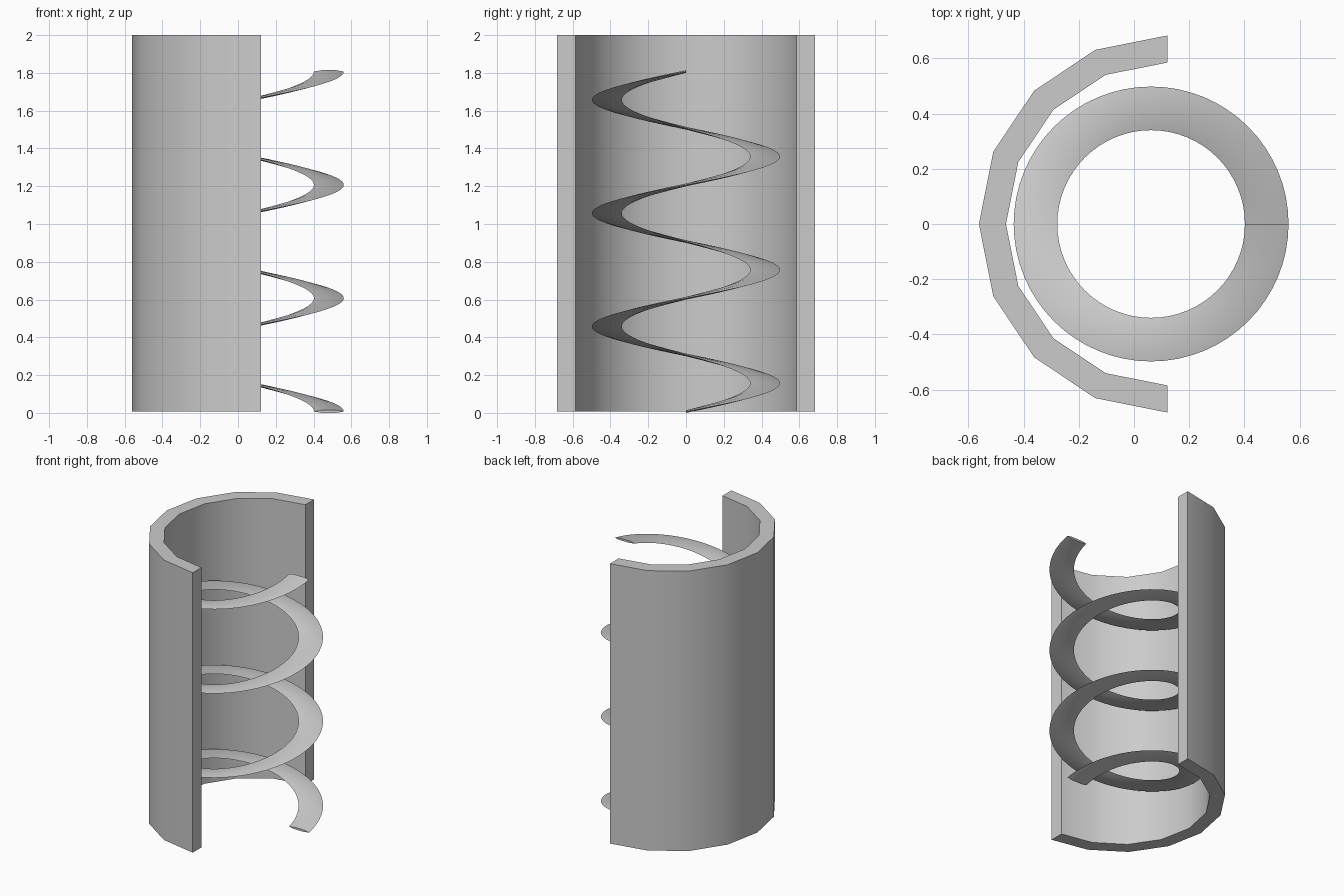
import bpy, bmesh
from math import cos, sin, pi, tau, radians

if "Cube" in bpy.data.objects:
    bpy.data.objects.remove(bpy.data.objects["Cube"])


def sweep(name, rings, closed_section=True):
    """Skin a list of closed cross-section rings and cap both ends."""
    bm = bmesh.new()
    loops = [[bm.verts.new(p) for p in ring] for ring in rings]
    n = len(loops[0])
    for a, b in zip(loops, loops[1:]):
        for i in range(n):
            j = (i + 1) % n
            bm.faces.new((a[i], a[j], b[j], b[i]))
    bm.faces.new(loops[0][::-1])
    bm.faces.new(loops[-1])
    bmesh.ops.recalc_face_normals(bm, faces=bm.faces[:])
    mesh = bpy.data.meshes.new(name)
    bm.to_mesh(mesh)
    bm.free()
    obj = bpy.data.objects.new(name, mesh)
    bpy.context.collection.objects.link(obj)
    bpy.ops.object.select_all(action='DESELECT')
    obj.select_set(True)
    bpy.context.view_layer.objects.active = obj
    bpy.ops.object.shade_smooth_by_angle(angle=radians(30))
    return obj


# Half-round wall: eight segments, open towards +x
WALL_X, R_OUT, R_IN, Z0, Z1 = 0.121, 0.683, 0.585, 0.007, 2.0
wall = []
for k in range(9):
    a = pi / 2 + pi * k / 8
    wall.append([(WALL_X + r * cos(a), r * sin(a), z)
                 for r, z in ((R_OUT, Z0), (R_OUT, Z1), (R_IN, Z1), (R_IN, Z0))])
sweep("half_round_wall", wall)

# Spiral ribbon: flattened hexagonal section, three turns
COIL_X, R_MID, HALF_W, HALF_T = 0.062, 0.419, 0.079, 0.007
TURNS, PITCH, STEPS = 3, 0.6, 64
coil = []
for k in range(TURNS * STEPS + 1):
    a = tau * k / STEPS
    z = HALF_T + PITCH * k / STEPS
    ring = []
    for s in range(6):
        t = tau * s / 6
        r = R_MID + HALF_W * cos(t)
        ring.append((COIL_X + r * cos(a), r * sin(a), z + HALF_T * sin(t) / sin(pi / 3)))
    coil.append(ring)
sweep("spiral_ribbon", coil)
